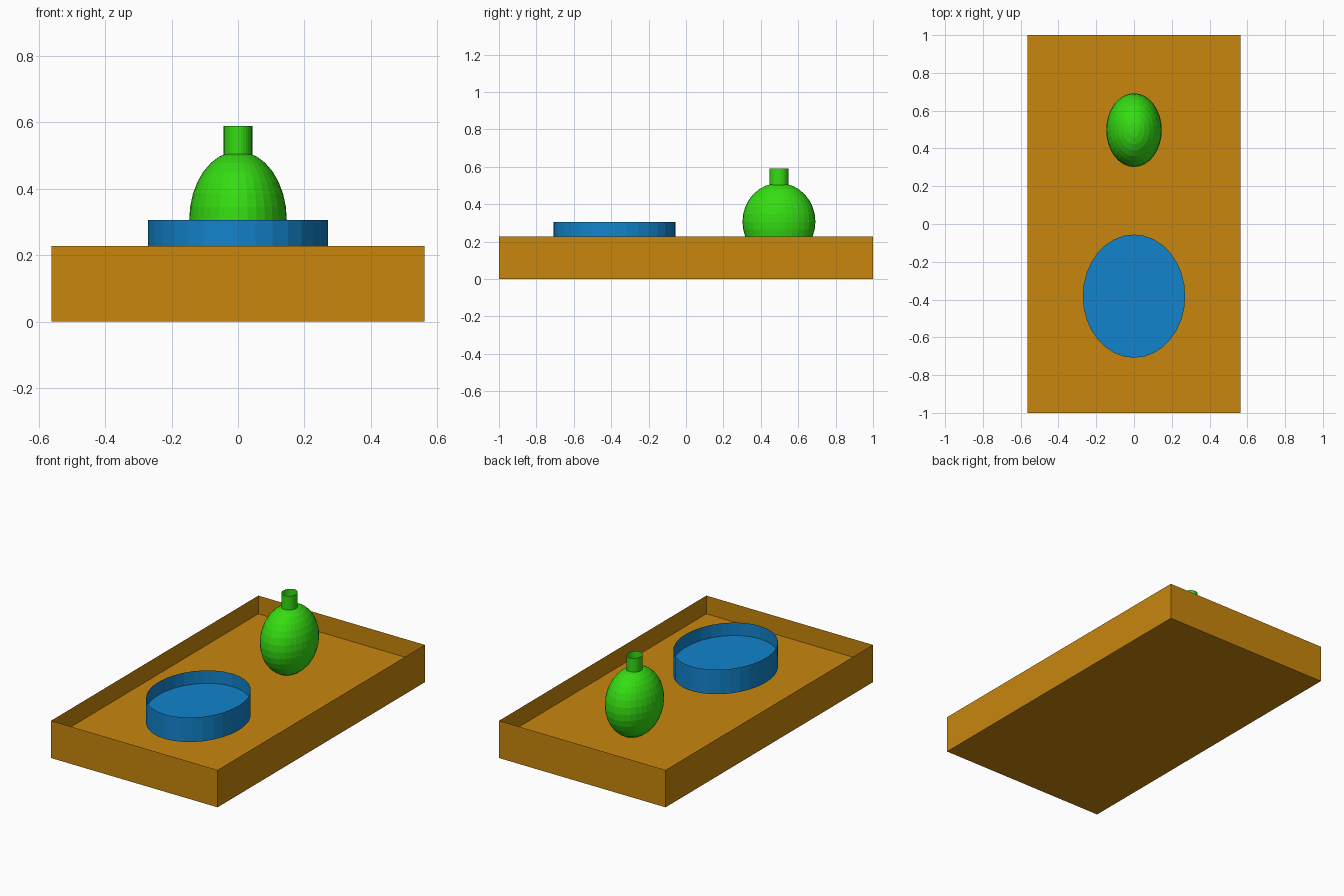
import bpy, bmesh
from math import cos, sin, pi

if "Cube" in bpy.data.objects:
    bpy.data.objects.remove(bpy.data.objects["Cube"])


def material(name, rgb):
    m = bpy.data.materials.new(name)
    m.diffuse_color = (*rgb, 1)
    m.use_nodes = True
    m.node_tree.nodes["Principled BSDF"].inputs["Base Color"].default_value = m.diffuse_color
    return m


ORANGE = material("orange", (0.58, 0.24, 0.004))
BLUE = material("blue", (0.006, 0.23, 0.60))
GREEN = material("green", (0.035, 0.72, 0.006))


def finish(name, bm, mat):
    me = bpy.data.meshes.new(name)
    bm.to_mesh(me)
    bm.free()
    me.materials.append(mat)
    ob = bpy.data.objects.new(name, me)
    bpy.context.collection.objects.link(ob)
    return ob


def open_shell(name, outline, z0, z1, mat, bottom=True, level=None):
    """Thin-walled open container, with an optional inner floor at a level."""
    bm = bmesh.new()
    low = [bm.verts.new((x, y, z0)) for x, y in outline]
    high = [bm.verts.new((x, y, z1)) for x, y in outline]
    n = len(outline)
    for i in range(n):
        j = (i + 1) % n
        bm.faces.new((low[i], low[j], high[j], high[i]))
    if bottom:
        bm.faces.new(low[::-1])
    if level is not None:
        bm.faces.new([bm.verts.new((x, y, level)) for x, y in outline])
    return finish(name, bm, mat)


def ellipse(cy, rx, ry, n=32):
    return [(rx * cos(2 * pi * i / n), cy + ry * sin(2 * pi * i / n)) for i in range(n)]


# Tray with raised inner floor
open_shell("tray", [(-0.5625, -1), (0.5625, -1), (0.5625, 1), (-0.5625, 1)],
           0, 0.228, ORANGE, level=0.117)

# Oval dish with inner floor
open_shell("dish", ellipse(-0.382, 0.271, 0.326), 0.156, 0.306, BLUE, level=0.227)

# Egg-shaped vase body
bm = bmesh.new()
bmesh.ops.create_uvsphere(bm, u_segments=32, v_segments=16, radius=1)
bmesh.ops.scale(bm, vec=(0.147, 0.195, 0.207), verts=bm.verts)
bmesh.ops.translate(bm, vec=(0, 0.497, 0.306), verts=bm.verts)
finish("vase_body", bm, GREEN)

# Open vase neck
open_shell("vase_neck", ellipse(0.497, 0.043, 0.05), 0.5, 0.59, GREEN, bottom=False)
